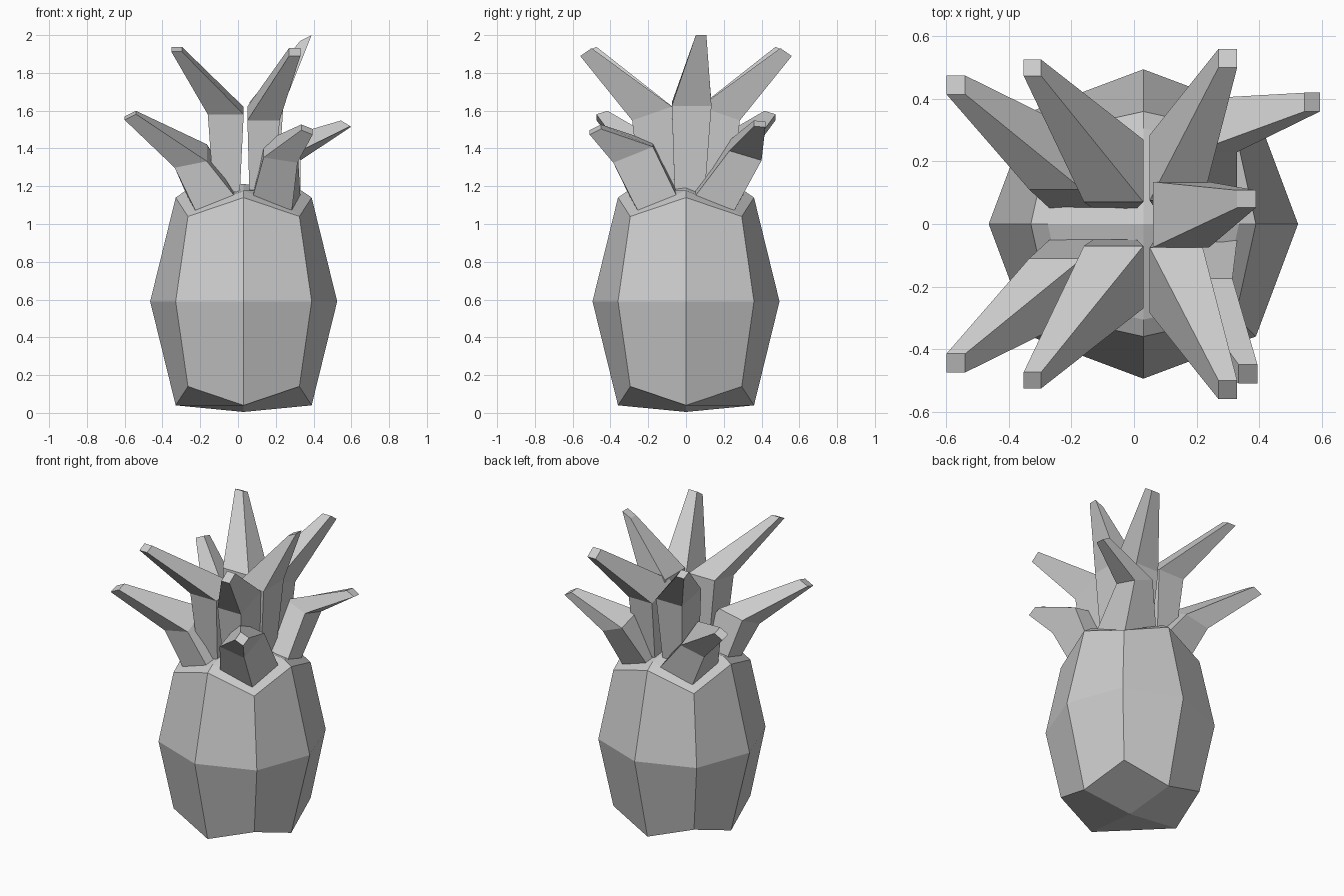
import bpy, bmesh
from mathutils import Vector

cube = bpy.data.objects.get("Cube")
if cube:
    bpy.data.objects.remove(cube)

CENTRE_X = 0.03

grey = bpy.data.materials.new("plain grey")
grey.use_nodes = True
GREY = (0.6, 0.6, 0.6, 1)
grey.diffuse_color = GREY
grey.node_tree.nodes["Principled BSDF"].inputs["Base Color"].default_value = GREY


def finish(bm, name):
    bmesh.ops.recalc_face_normals(bm, faces=bm.faces)
    mesh = bpy.data.meshes.new(name)
    bm.to_mesh(mesh)
    bm.free()
    mesh.materials.append(grey)
    obj = bpy.data.objects.new(name, mesh)
    bpy.context.collection.objects.link(obj)
    return obj


# Fruit body: a once-subdivided cube rounded into a faceted barrel
def make_body():
    bm = bmesh.new()
    bmesh.ops.create_cube(bm, size=2)
    bmesh.ops.subdivide_edges(bm, edges=bm.edges[:], cuts=1, use_grid_fill=True)
    for v in bm.verts:
        x, y, z = (round(c) for c in v.co)
        sides = abs(x) + abs(y)
        if z == 0:
            radius, height = (0, 0.495, 0.36)[sides], 0
        else:
            radius, height = (0, 0.36, 0.295)[sides], (0.585, 0.55, 0.45)[sides]
        v.co = (x * radius + CENTRE_X, y * radius, 0.59 + z * height)
    # Raised crown plate on top, leaving a bevelled rim
    bm.normal_update()
    top = [f for f in bm.faces if f.normal.z > 0.5 and f.calc_center_median().z > 1]
    out = bmesh.ops.extrude_face_region(bm, geom=top)
    bmesh.ops.delete(bm, geom=top, context="FACES")
    for v in out["geom"]:
        if isinstance(v, bmesh.types.BMVert):
            v.co.x = CENTRE_X + (v.co.x - CENTRE_X) * 0.85
            v.co.y *= 0.85
            v.co.z += 0.037
    finish(bm, "fruit_body")


# A leaf section is a slanted quad: centre, half sizes and slopes in x and y
def section(cx, cy, cz, hx, hy, sx, sy):
    return [Vector((cx + a * hx, cy + b * hy, cz + a * hx * sx + b * hy * sy))
            for a, b in ((-1, -1), (1, -1), (1, 1), (-1, 1))]


# Base quad of an outer leaf, fitted to one quarter of the crown plate
def outer_base(qx, qy):
    out, inn = 0.255, 0.05
    spots = {(1, 1): (out, out, 1.07), (-1, 1): (inn, 0.30, 1.15),
             (-1, -1): (inn, inn, 1.20), (1, -1): (0.30, inn, 1.15)}
    pts = []
    for a, b in ((-1, -1), (1, -1), (1, 1), (-1, 1)):
        x, y, z = spots[(a * qx, b * qy)]
        pts.append(Vector((CENTRE_X + qx * x, qy * y, z)))
    return pts


def make_leaf(name, rings, flip=False):
    bm = bmesh.new()
    loops = [[bm.verts.new((p.x, -p.y if flip else p.y, p.z)) for p in r] for r in rings]
    for low, high in zip(loops, loops[1:]):
        for i in range(4):
            j = (i + 1) % 4
            bm.faces.new((low[i], low[j], high[j], high[i]))
    bm.faces.new(loops[0][::-1])
    bm.faces.new(loops[-1])
    finish(bm, name)


make_body()

# Low spreading leaves at the four corners
right_low = [outer_base(-1, -1),
             section(-0.25, -0.2, 1.36, 0.085, 0.09, 0.2, 0.5),
             section(-0.57, -0.445, 1.575, 0.03, 0.03, 0.5, 0.3)]
make_leaf("low_leaf_front_right", right_low)
make_leaf("low_leaf_back_right", right_low, flip=True)
make_leaf("low_leaf_front_left", [
    outer_base(1, -1),
    section(0.225, -0.28, 1.38, 0.09, 0.105, -0.15, 0.4),
    section(0.365, -0.48, 1.5, 0.03, 0.03, -0.4, 0.5)])
make_leaf("low_leaf_back_left", [
    outer_base(1, 1),
    section(0.26, 0.315, 1.39, 0.07, 0.085, -0.4, -0.3),
    section(0.57, 0.39, 1.53, 0.025, 0.03, -0.6, -0.1)])

# Tall inner leaves, mirrored front to back
tall_right = [section(-0.06, -0.14, 1.17, 0.07, 0.09, 0, 0),
              section(-0.065, -0.17, 1.6, 0.095, 0.1, 0, 0.2),
              section(-0.325, -0.5, 1.925, 0.028, 0.026, 0, 0.5)]
tall_left = [section(0.13, -0.15, 1.17, 0.07, 0.09, 0, 0),
             section(0.135, -0.18, 1.585, 0.085, 0.105, 0, 0.35),
             section(0.3, -0.53, 1.91, 0.03, 0.03, 0, 0.7)]
for side, flip in (("front", False), ("back", True)):
    make_leaf("tall_leaf_%s_right" % side, tall_right, flip)
    make_leaf("tall_leaf_%s_left" % side, tall_left, flip)

# Tallest leaf leaning to the left
make_leaf("tall_leaf_centre", [
    section(0.14, 0.02, 1.17, 0.07, 0.08, 0, 0),
    section(0.15, 0.03, 1.635, 0.09, 0.105, -0.1, 0),
    section(0.36, 0.08, 1.985, 0.03, 0.028, 0.5, 0)])
